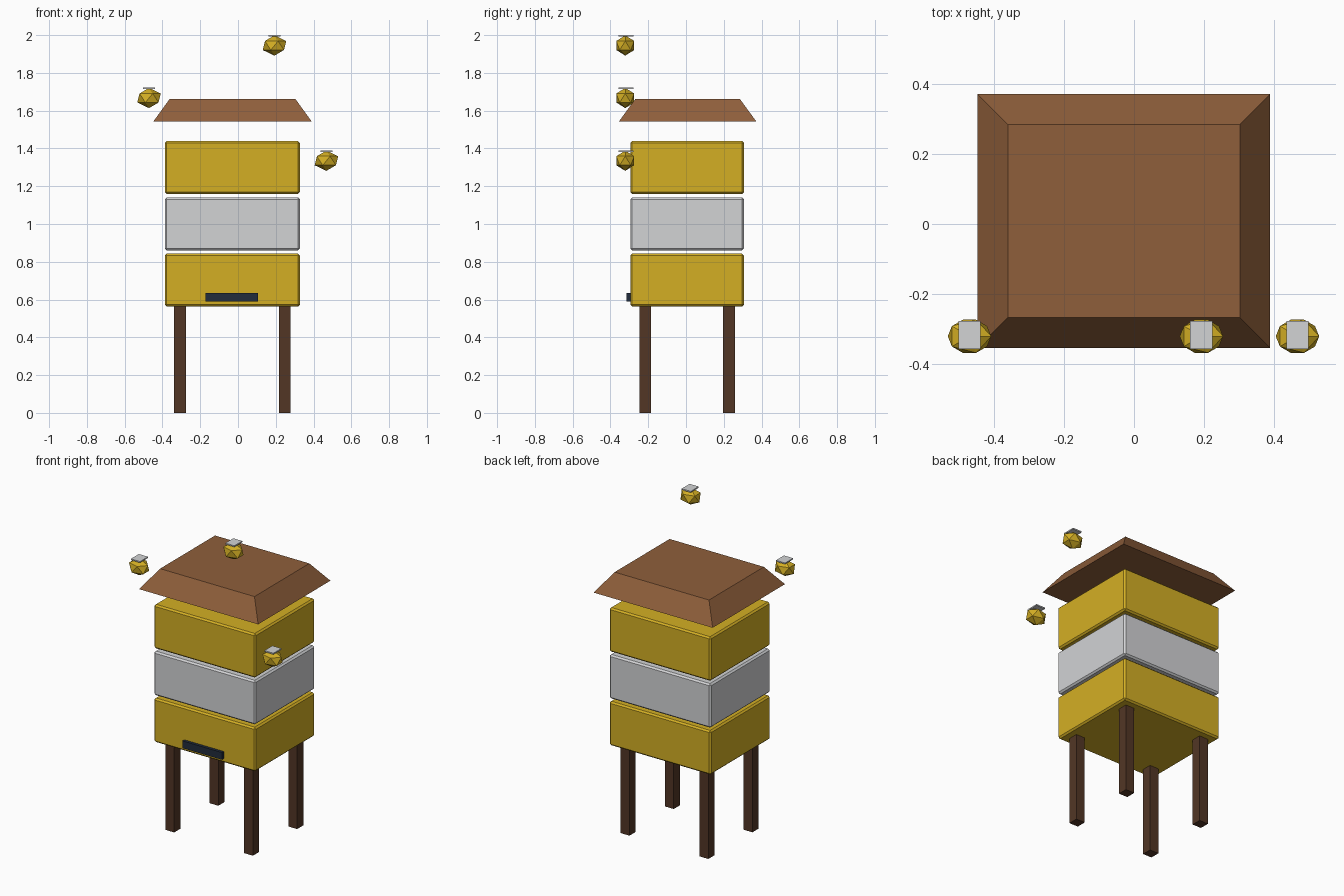
import bpy, bmesh
from mathutils import Matrix, Vector

if "Cube" in bpy.data.objects:
    bpy.data.objects.remove(bpy.data.objects["Cube"])

CX, CY = -0.03, 0.006  # hive centre


def material(name, rgb):
    m = bpy.data.materials.new(name)
    lin = [((c / 255 + 0.055) / 1.055) ** 2.4 for c in rgb]
    m.diffuse_color = (*lin, 1)
    m.use_nodes = True
    m.node_tree.nodes["Principled BSDF"].inputs["Base Color"].default_value = m.diffuse_color
    return m


YELLOW = material("honey yellow", (212, 175, 36))
GREY = material("pale grey", (210, 211, 213))
BROWN = material("roof brown", (143, 95, 59))
DARK = material("dark leg wood", (82, 54, 37))
NAVY = material("entrance navy", (33, 44, 60))


def finish(bm, name, mat):
    me = bpy.data.meshes.new(name)
    bm.to_mesh(me)
    bm.free()
    me.materials.append(mat)
    ob = bpy.data.objects.new(name, me)
    bpy.context.collection.objects.link(ob)
    return ob


def box(name, centre, size, mat, bevel=0):
    bm = bmesh.new()
    bmesh.ops.create_cube(bm, size=1, matrix=Matrix.LocRotScale(Vector(centre), None, Vector(size)))
    ob = finish(bm, name, mat)
    if bevel:
        mod = ob.modifiers.new("edge bevel", 'BEVEL')
        mod.width, mod.segments = bevel, 1
    return ob


# Stacked hive boxes
for i, (z, mat) in enumerate([(0.703, YELLOW), (1.001, GREY), (1.299, YELLOW)]):
    box(f"hive_box_{i + 1}", (CX, CY, z), (0.715, 0.602, 0.28), mat, 0.01)

# Legs
for sx, side in ((-1, "left"), (1, "right")):
    for sy, end in ((-1, "front"), (1, "back")):
        box(f"{end}_{side}_leg", (CX + sx * 0.277, CY + sy * 0.222, 0.283),
            (0.062, 0.062, 0.566), DARK)

# Entrance slot
box("entrance", (-0.032, -0.301, 0.613), (0.278, 0.026, 0.046), NAVY)

# Tapered roof: a cube with its top face drawn in
bm = bmesh.new()
bmesh.ops.create_cube(bm, size=1)
for v in bm.verts:
    w, d = (0.664, 0.552) if v.co.z > 0 else (0.838, 0.727)
    v.co = (-0.029 + v.co.x * w, 0.0085 + v.co.y * d, 1.603 + v.co.z * 0.12)
finish(bm, "roof", BROWN)

# Bees: faceted body with a flat wing plate on top
for i, (x, z) in enumerate([(-0.471, 1.667), (0.193, 1.945), (0.468, 1.335)]):
    bm = bmesh.new()
    bmesh.ops.create_icosphere(bm, subdivisions=1, radius=1, matrix=Matrix.LocRotScale(
        Vector((x, -0.3215, z)), None, Vector((0.0695, 0.0557, 0.0535))))
    finish(bm, f"bee_body_{i + 1}", YELLOW)
    box(f"bee_wings_{i + 1}", (x, -0.318, z + 0.051), (0.064, 0.08, 0.008), GREY)
